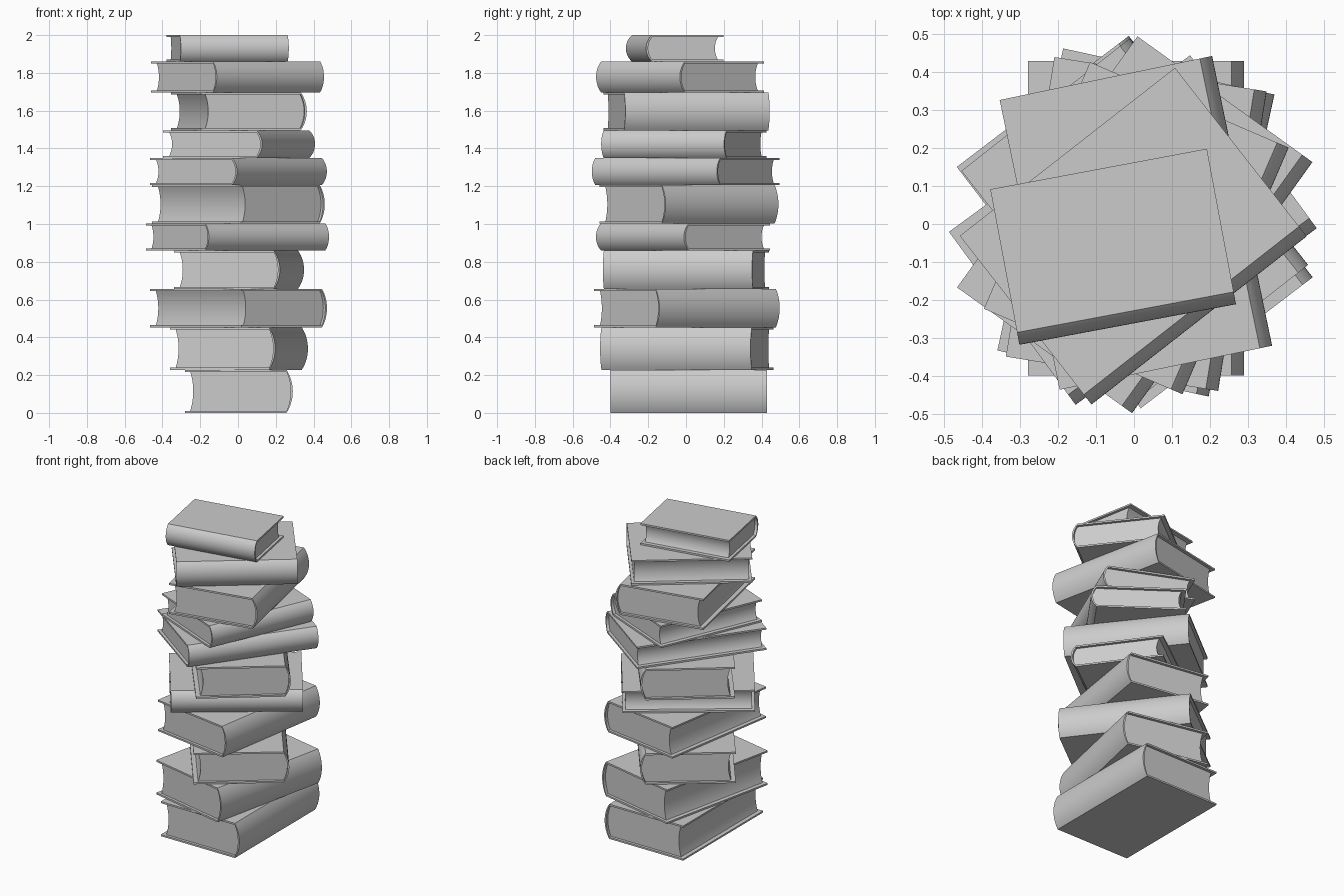
import bpy, bmesh, math

if "Cube" in bpy.data.objects:
    bpy.data.objects.remove(bpy.data.objects["Cube"])

COVER = 0.011      # board thickness
BULGE = 0.033      # how far the spine bows out
INSET_FORE = 0.027 # pages set back from the fore edge
INSET_END = 0.018  # pages set back from head and tail
STEPS = 14


def arc(x, z0, z1, depth):
    """Circular arc from (x, z0) to (x, z1) bowing towards +x by depth."""
    h = (z1 - z0) / 2
    r = (h * h + depth * depth) / (2 * depth)
    a = math.asin(min(1, h / r))
    cx, cz = x + depth - r, (z0 + z1) / 2
    return [(cx + r * math.cos(t), cz + r * math.sin(t))
            for t in (-a + 2 * a * i / STEPS for i in range(STEPS + 1))]


def extrude(name, profile, length, loc, angle):
    """Extrude an x-z profile along y, centred, then place it."""
    bm = bmesh.new()
    face = bm.faces.new([bm.verts.new((x, -length / 2, z)) for x, z in profile])
    ext = bmesh.ops.extrude_face_region(bm, geom=[face])
    bmesh.ops.translate(bm, vec=(0, length, 0),
                        verts=[v for v in ext["geom"] if isinstance(v, bmesh.types.BMVert)])
    bmesh.ops.recalc_face_normals(bm, faces=bm.faces)
    mesh = bpy.data.meshes.new(name)
    bm.to_mesh(mesh)
    bm.free()
    ob = bpy.data.objects.new(name, mesh)
    bpy.context.collection.objects.link(ob)
    ob.location = loc
    ob.rotation_euler.z = math.radians(angle)
    bpy.ops.object.select_all(action='DESELECT')
    ob.select_set(True)
    bpy.context.view_layer.objects.active = ob
    bpy.ops.object.shade_smooth_by_angle(angle=math.radians(25))
    return ob


def book(i, w, l, z0, z1, angle, x, y):
    t = z1 - z0
    fore, hinge = -w / 2, w / 2 - BULGE
    inner = arc(hinge, COVER, t - COVER, BULGE - COVER)
    # wraparound cover with rounded spine
    cover = ([(fore, 0)] + arc(hinge, 0, t, BULGE) + [(fore, t), (fore, t - COVER)]
             + inner[::-1] + [(fore, COVER)])
    extrude(f"book_{i:02d}_cover", cover, l, (x, y, z0), angle)
    # page block with hollow fore edge
    hollow = arc(fore + INSET_FORE, COVER, t - COVER, 0.016)
    extrude(f"book_{i:02d}_pages", inner + hollow[::-1], l - 2 * INSET_END, (x, y, z0), angle)


# width, length, bottom, top, spine direction in degrees, centre x, centre y
books = [
    (0.570, 0.830, 0.000, 0.228, 0.0, 0.005, 0.015),
    (0.570, 0.815, 0.228, 0.453, -12.3, 0.005, 0.004),
    (0.570, 0.800, 0.453, 0.656, 37.3, 0.002, 0.005),
    (0.567, 0.800, 0.656, 0.860, -9.2, 0.006, 0.000),
    (0.565, 0.788, 0.860, 1.003, -53.8, -0.003, -0.016),
    (0.565, 0.760, 1.003, 1.206, 38.2, 0.002, 0.016),
    (0.568, 0.815, 1.206, 1.350, -35.7, 0.002, -0.002),
    (0.570, 0.708, 1.350, 1.496, -23.3, 0.006, -0.011),
    (0.572, 0.780, 1.496, 1.697, 11.7, 0.005, 0.003),
    (0.564, 0.720, 1.697, 1.860, -52.0, -0.002, -0.032),
    (0.417, 0.581, 1.860, 2.000, -79.4, -0.055, -0.060),
]
for i, spec in enumerate(books, 1):
    book(i, *spec)
